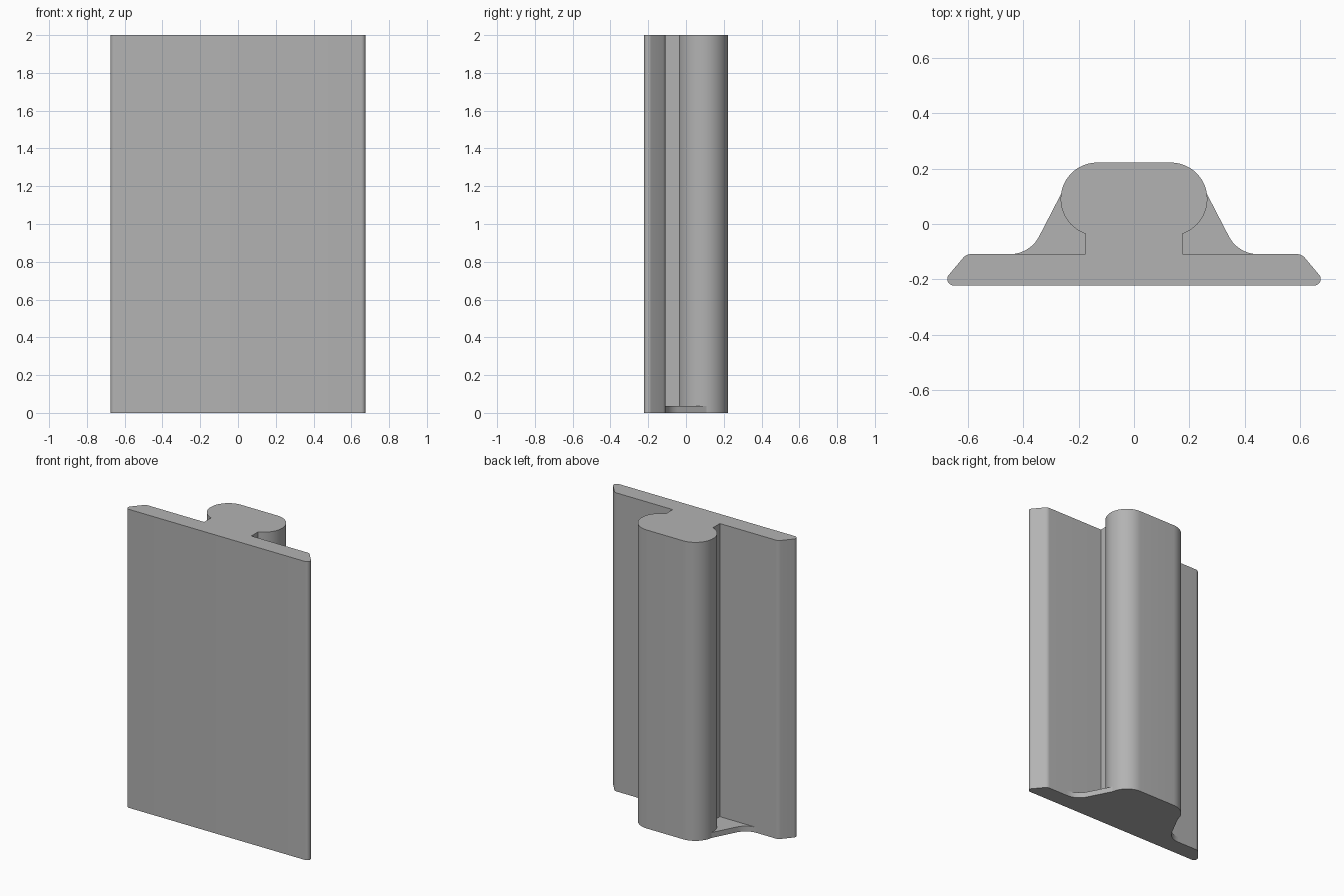
import bpy
import bmesh
from math import cos, sin, radians

cube = bpy.data.objects.get("Cube")
if cube:
    bpy.data.objects.remove(cube, do_unlink=True)

HEIGHT = 2.0
WEB_HEIGHT = 0.036
PLATE_TOP = -0.109
NECK_X = 0.175

grey = bpy.data.materials.new("plain_grey")
grey.use_nodes = True
grey.diffuse_color = (0.45, 0.45, 0.45, 1)
grey.node_tree.nodes["Principled BSDF"].inputs["Base Color"].default_value = grey.diffuse_color


def arc(cx, cy, r, start, end, steps):
    """Points along a circular arc, angles in degrees."""
    angles = [radians(start + (end - start) * i / steps) for i in range(steps + 1)]
    return [(cx + r * cos(a), cy + r * sin(a)) for a in angles]


def mirrored(points):
    return [(-x, y) for x, y in reversed(points)]


def extrude_profile(name, points, height):
    """Solid prism standing on the ground from a closed outline."""
    bm = bmesh.new()
    face = bm.faces.new([bm.verts.new((x, y, 0)) for x, y in points])
    top = bmesh.ops.extrude_face_region(bm, geom=[face])["geom"]
    verts = [v for v in top if isinstance(v, bmesh.types.BMVert)]
    bmesh.ops.translate(bm, vec=(0, 0, height), verts=verts)
    bmesh.ops.recalc_face_normals(bm, faces=bm.faces)
    mesh = bpy.data.meshes.new(name)
    bm.to_mesh(mesh)
    bm.free()
    mesh.materials.append(grey)
    obj = bpy.data.objects.new(name, mesh)
    bpy.context.collection.objects.link(obj)
    bpy.ops.object.select_all(action="DESELECT")
    obj.select_set(True)
    bpy.context.view_layer.objects.active = obj
    bpy.ops.object.shade_smooth_by_angle(angle=radians(30))
    return obj


# Rail: flat plate with bevelled edges, narrow neck and rounded head
plate_edge = arc(0.652, -0.199, 0.023, -90, 40, 10) + arc(0.59, -0.144, 0.035, 40, 90, 6)
head_lower = arc(0.133, 0.09, 0.132, -72, 8, 14)
head_upper = arc(0.133, 0.09, 0.132, 8, 90, 14)
neck = [(NECK_X, PLATE_TOP), (NECK_X, head_lower[0][1])]
half = plate_edge + neck + head_lower[1:] + head_upper[1:]
extrude_profile("rail", half + mirrored(half), HEIGHT)

# Thin end stops filling the grooves at the foot, flared into the plate
flare = arc(0.448, 0.009, 0.118, 270, 207, 10)
web = neck + head_lower[1:] + flare[::-1]
extrude_profile("left_end_stop", web, WEB_HEIGHT)
extrude_profile("right_end_stop", mirrored(web), WEB_HEIGHT)
